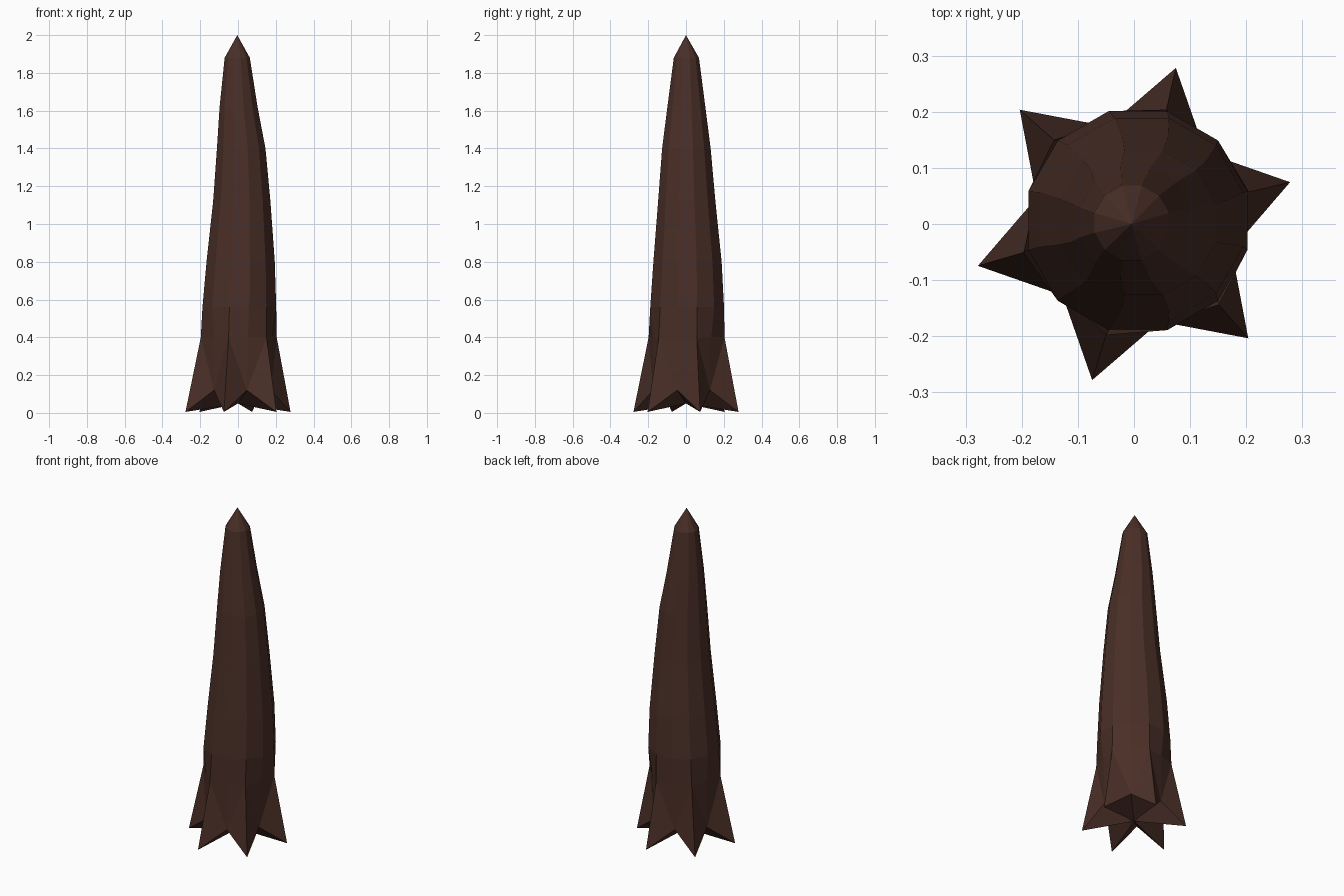
import bpy, bmesh
from math import cos, sin, radians

cube = bpy.data.objects.get("Cube")
if cube:
    bpy.data.objects.remove(cube)

bark = bpy.data.materials.new("dark brown bark")
bark.use_nodes = True
color = (0.068, 0.028, 0.02, 1)
bark.diffuse_color = color
bark.node_tree.nodes["Principled BSDF"].inputs["Base Color"].default_value = color

SIDES = 12
ROOT_ANGLE = 15


def polar(radius, i, z, cx=0, cy=0):
    a = radians(ROOT_ANGLE + i * 360 / SIDES)
    return (cx + radius * cos(a), cy + radius * sin(a), z)


bm = bmesh.new()

# Roots: even corners run out to pointed tips, odd corners rise into notches
foot = [bm.verts.new(polar(0.288, i, 0.005) if i % 2 == 0 else polar(0.18, i, 0.12))
        for i in range(SIDES)]
collar = [bm.verts.new(polar(0.208 if i % 2 == 0 else 0.185, i, 0.4, 0.004, 0.003))
          for i in range(SIDES)]
rings = [collar]

# Trunk sections: height, radius, centre x, centre y
sections = [(0.56, 0.202, 0.007, 0.006), (0.8, 0.187, 0.014, 0.008),
            (1.12, 0.157, 0.02, 0.004), (1.4, 0.133, 0.017, 0.002),
            (1.62, 0.104, 0.003, 0.002), (1.88, 0.069, -0.004, 0.002)]
for z, r, cx, cy in sections:
    rings.append([bm.verts.new(polar(r, i, z, cx, cy)) for i in range(SIDES)])

top = bm.verts.new((-0.004, 0, 2.0))
under = bm.verts.new((0, 0, 0.05))

for i in range(SIDES):
    j = (i + 1) % SIDES
    # Root flanks and the wedge above each notch
    tip, notch = (i, j) if i % 2 == 0 else (j, i)
    bm.faces.new((foot[tip], foot[notch], collar[tip]))
    bm.faces.new((collar[tip], foot[notch], collar[notch]))
    # Trunk walls, point and underside
    for low, high in zip(rings, rings[1:]):
        bm.faces.new((low[i], low[j], high[j], high[i]))
    bm.faces.new((rings[-1][i], rings[-1][j], top))
    bm.faces.new((foot[j], foot[i], under))

bmesh.ops.recalc_face_normals(bm, faces=bm.faces)
mesh = bpy.data.meshes.new("trunk_with_roots")
bm.to_mesh(mesh)
bm.free()
mesh.materials.append(bark)
bpy.context.collection.objects.link(bpy.data.objects.new("trunk_with_roots", mesh))
